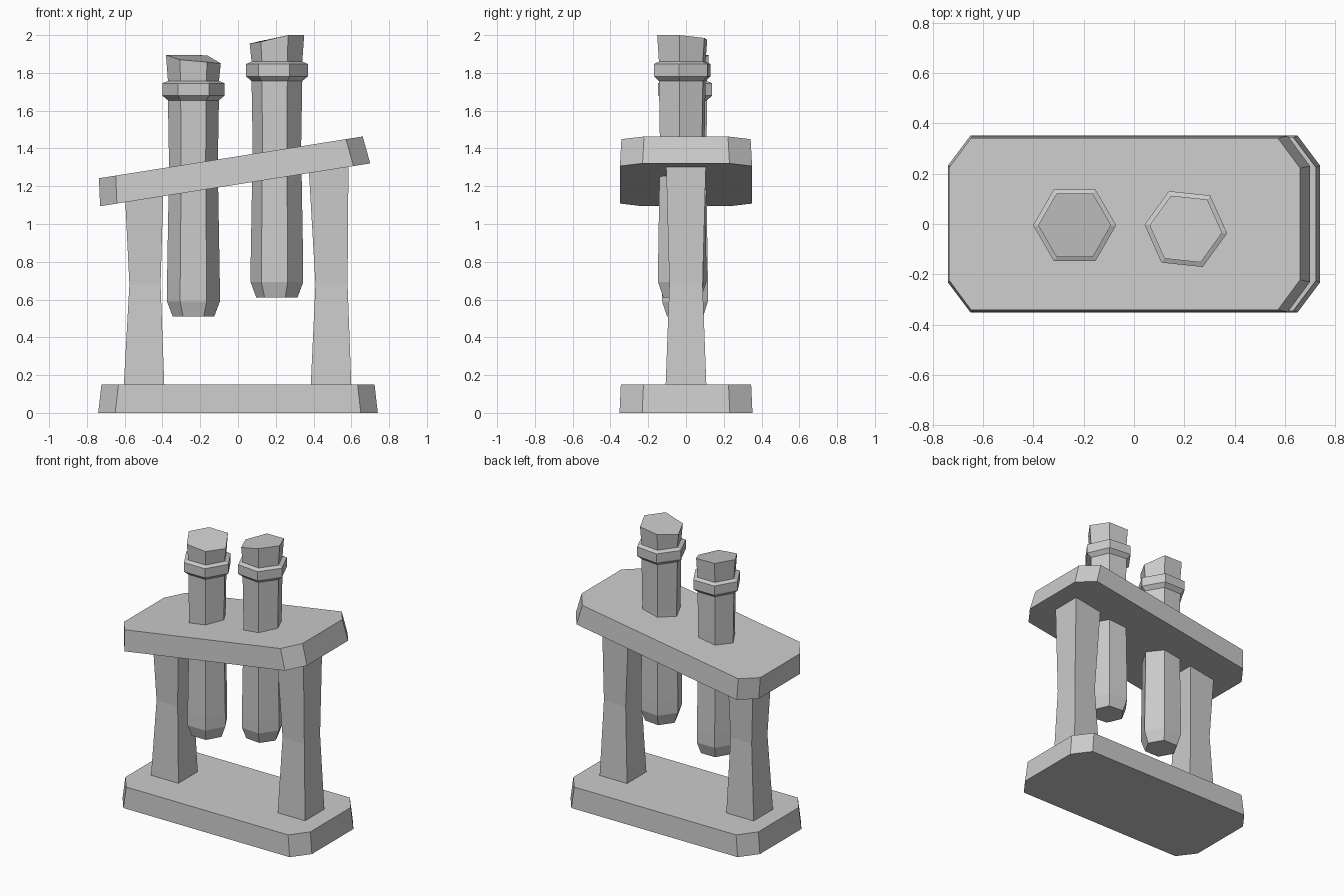
import bpy
from math import cos, sin, radians

if "Cube" in bpy.data.objects:
    bpy.data.objects.remove(bpy.data.objects["Cube"])


def loft(name, rings):
    """Skin a stack of equal-sided rings and cap both ends."""
    n = len(rings[0])
    verts = [v for ring in rings for v in ring]
    faces = [tuple(reversed(range(n)))]
    for k in range(len(rings) - 1):
        for i in range(n):
            j = (i + 1) % n
            faces.append((k * n + i, k * n + j, (k + 1) * n + j, (k + 1) * n + i))
    last = (len(rings) - 1) * n
    faces.append(tuple(range(last, last + n)))
    mesh = bpy.data.meshes.new(name)
    mesh.from_pydata(verts, [], faces)
    mesh.update()
    obj = bpy.data.objects.new(name, mesh)
    bpy.context.collection.objects.link(obj)
    return obj


def octagon(hx, hy, z, cx=0.09, cy=0.12):
    """Rectangle outline with chamfered corners."""
    return [(hx, -hy + cy, z), (hx, hy - cy, z), (hx - cx, hy, z), (-hx + cx, hy, z),
            (-hx, hy - cy, z), (-hx, -hy + cy, z), (-hx + cx, -hy, z), (hx - cx, -hy, z)]


def post(name, sections):
    """Waisted square post from (x min, x max, half depth, z) sections."""
    loft(name, [[(a, -d, z), (b, -d, z), (b, d, z), (a, d, z)] for a, b, d, z in sections])


def tube(name, cx, cy, bottom, turn, profile, rim):
    """Six-sided vial with an uneven cut rim; rim heights start at the right corner."""
    def corner(r, i, z):
        a = radians(turn + 60 * i)
        return (cx + r * cos(a), cy + r * sin(a), z)
    rings = [[corner(r, i, bottom + h) for i in range(6)] for r, h in profile]
    rings.append([corner(0.145, i, rim[i]) for i in range(6)])
    loft(name, rings)


# Base slab
loft("base", [octagon(0.74, 0.352, 0), octagon(0.723, 0.345, 0.15)])

# Tilted rack board
board = loft("rack_board", [octagon(0.724, 0.35, 0), octagon(0.707, 0.342, 0.147)])
board.location = (-0.015, 0, 1.2075)
board.rotation_euler = (0, radians(-9), 0)

# Support posts
post("left_post", [(-0.605, -0.39, 0.108, 0.14), (-0.575, -0.41, 0.088, 0.68),
                   (-0.60, -0.395, 0.105, 1.19)])
post("right_post", [(0.385, 0.60, 0.108, 0.14), (0.41, 0.58, 0.088, 0.68),
                    (0.372, 0.585, 0.106, 1.34)])

# Vials with collars, as (radius, height above vial bottom)
profile = [(0.11, 0), (0.14, 0.08), (0.14, 0.17), (0.129, 0.80), (0.135, 1.145),
           (0.165, 1.17), (0.165, 1.235), (0.135, 1.247)]
tube("left_vial", -0.236, -0.005, 0.51, 0, profile,
     (1.85, 1.893, 1.895, 1.895, 1.87, 1.857))
tube("right_vial", 0.206, -0.02, 0.612, -6, profile,
     (2.0, 1.985, 1.975, 1.955, 1.965, 2.0))
